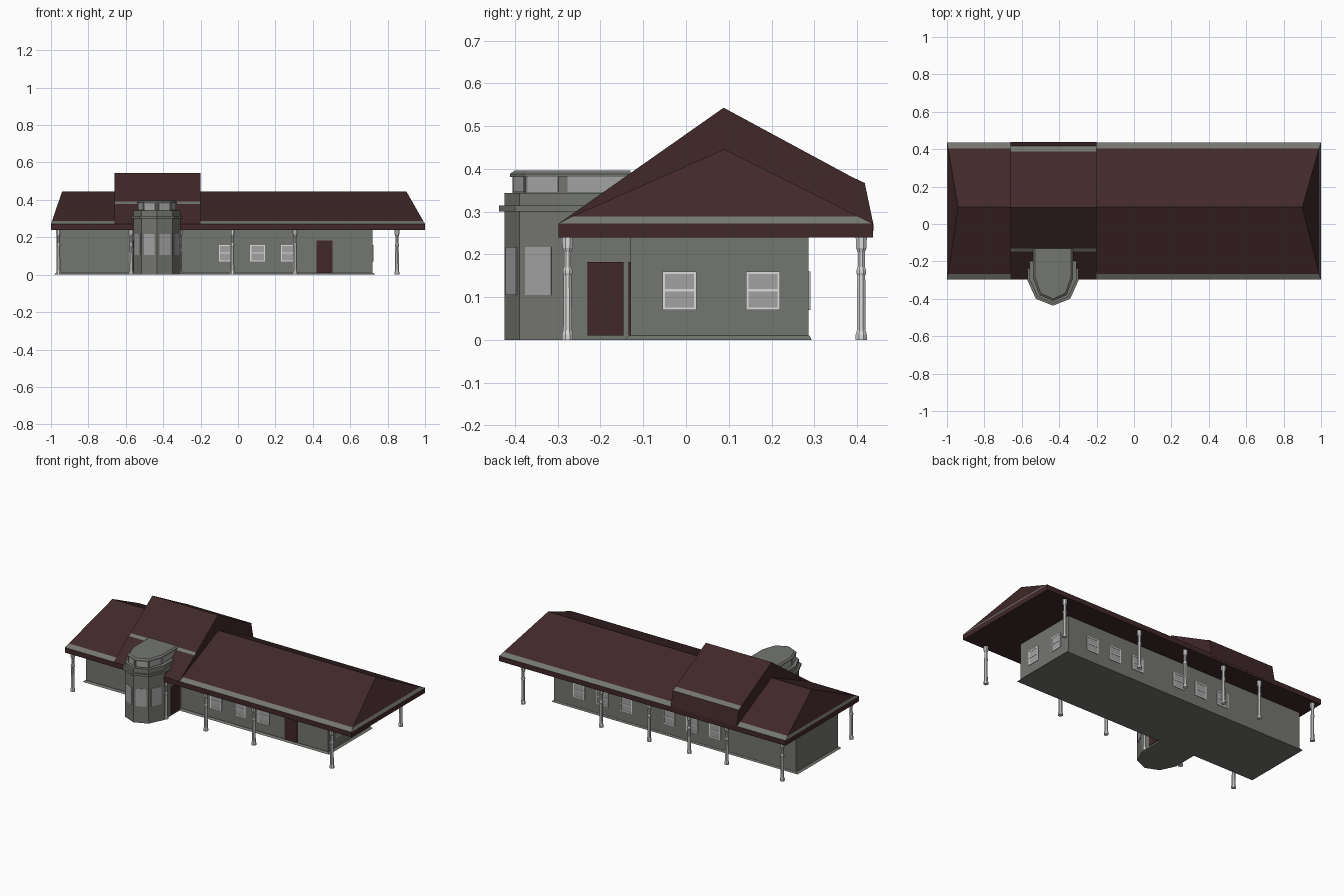
import bpy, bmesh, math
from mathutils import Vector

if "Cube" in bpy.data.objects:
    bpy.data.objects.remove(bpy.data.objects["Cube"])


def material(name, r, g, b):
    m = bpy.data.materials.new(name)
    m.diffuse_color = (r, g, b, 1)
    m.use_nodes = True
    m.node_tree.nodes["Principled BSDF"].inputs["Base Color"].default_value = m.diffuse_color
    return m


WALL = material("wall_grey", 0.175, 0.18, 0.16)
ROOF = material("roof_brown", 0.052, 0.021, 0.023)
GLASS = material("glass_grey", 0.36, 0.36, 0.36)
TRIM = material("trim_white", 0.72, 0.72, 0.72)


def finish(bm, name, mats):
    bmesh.ops.recalc_face_normals(bm, faces=bm.faces)
    me = bpy.data.meshes.new(name)
    bm.to_mesh(me)
    bm.free()
    for m in mats:
        me.materials.append(m)
    ob = bpy.data.objects.new(name, me)
    bpy.context.collection.objects.link(ob)
    return ob


def loft(name, rings, mats, band=None):
    """Skin a stack of matching point rings and cap both ends."""
    bm = bmesh.new()
    vr = [[bm.verts.new(p) for p in r] for r in rings]
    n = len(vr[0])
    for k in range(len(vr) - 1):
        for i in range(n):
            j = (i + 1) % n
            f = bm.faces.new((vr[k][i], vr[k][j], vr[k + 1][j], vr[k + 1][i]))
            f.material_index = 1 if k == band else 0
    bm.faces.new(vr[0])
    bm.faces.new(vr[-1])
    bmesh.ops.remove_doubles(bm, verts=bm.verts, dist=1e-5)
    return finish(bm, name, mats)


def rect(x0, x1, y0, y1, z):
    return [(x0, y0, z), (x1, y0, z), (x1, y1, z), (x0, y1, z)]


def plate(name, a, b, z0, z1, mat, out=0.004):
    """Thin upright plate from plan point a to b, facing right of a->b."""
    a, b = Vector(a), Vector(b)
    d = (b - a).normalized()
    n = Vector((d.y, -d.x)) * out
    back = n * -0.5
    plan = [a + back, b + back, b + n, a + n]
    return loft(name, [[(p.x, p.y, z) for p in plan] for z in (z0, z1)], [mat])


def window(name, a, b):
    """Sash window: glass, four frame bars and a middle bar."""
    a, b = Vector(a), Vector(b)
    d = (b - a).normalized()
    z0, z1, t = 0.07, 0.16, 0.006
    plate(name + "_glass", a, b, z0, z1, GLASS, 0.002)
    plate(name + "_frame_side_a", a, a + d * t, z0, z1, TRIM)
    plate(name + "_frame_side_b", b - d * t, b, z0, z1, TRIM)
    for k, z in enumerate((z0, 0.113, z1 - t)):
        plate(f"{name}_frame_bar_{k}", a, b, z, z + t, TRIM, 0.0038)


# Main building and plinth
XL, XR, YF, YB = -0.97, 0.72, -0.13, 0.287
loft("main_walls", [rect(XL, XR, YF, YB, z) for z in (0.0, 0.245)], [WALL])
loft("plinth", [rect(XL - .015, XR + .015, YF - .013, YB + .007, 0),
                rect(XL - .003, XR + .003, YF - .003, YB + .002, 0.01)], [WALL])

# Hipped main roof with a grey eave band
loft("main_roof", [rect(-1, 1, -.298, .437, .24),
                   rect(-1, 1, -.298, .437, .272),
                   rect(-.994, .99, -.268, .405, .288),
                   rect(-.94, .90, .09, .09, .446)], [ROOF, WALL], band=1)

# Raised roof section, extruded from its side profile
prof = [(-.298, .255), (-.298, .272), (-.147, .378), (-.13, .39), (.088, .543),
        (.388, .381), (.418, .367), (.438, .272), (.438, .255)]
raised = loft("raised_roof", [[(x, y, z) for y, z in prof] for x in (-.66, -.2)],
              [ROOF, WALL])
for f in raised.data.polygons:
    c = f.center
    if abs(f.normal.x) < 0.5 and f.normal.z > 0.3 and (
            -.147 < c.y < -.13 or .388 < c.y < .418):
        f.material_index = 1

# Bay tower: stacked rings of a seven-sided plan with straight sides
CX = -0.433


def bay(hw, mx, my, sy, tip, z, back=-.13):
    half = [(hw, back), (hw, sy), (mx, my)]
    pts = half + [(0, tip)] + [(-x, y) for x, y in reversed(half)]
    return [(CX + x, y, z) for x, y in pts]


BODY = (.125, .082, -.39, -.30, -.425)
LIP = (.137, .092, -.40, -.30, -.437)
NECK = (.102, .07, -.375, -.29, -.406)
CAP = (.106, .073, -.379, -.292, -.412)
loft("tower_body", [bay(*BODY, z) for z in (0, .343)], [WALL])
loft("tower_ledge", [bay(*LIP, z) for z in (.30, .314)], [WALL])
loft("tower_neck", [bay(*NECK, z) for z in (.34, .388)], [WALL])
loft("tower_cap", [bay(*CAP, .381), bay(*CAP, .388),
                   bay(.096, .066, -.37, -.285, -.40, .396)], [WALL])


def bay_panes(name, plan, z0, z1, spans):
    """Panes on the bay faces: spans maps a face to its start and end fraction."""
    pts = [Vector(p[:2]) for p in bay(*plan, 0)]
    for i, (s, e) in spans.items():
        # ring runs clockwise seen from above, so reverse each edge
        a, b = pts[i + 1], pts[i]
        plate(f"{name}_{i}", a.lerp(b, s), a.lerp(b, e), z0, z1, GLASS, 0.003)


bay_panes("tower_window", BODY, .105, .217,
          {1: (.16, .84), 2: (.15, .85), 3: (.15, .85), 4: (.16, .84)})
bay_panes("tower_upper_window", NECK, .346, .381,
          {0: (.08, .92), 1: (.06, .90), 2: (.12, .92), 3: (.08, .88),
           4: (.10, .94), 5: (.08, .92)})

# Doors: front and both sides of the tower
plate("front_door", (.42, YF), (.505, YF), .01, .182, ROOF)
plate("tower_door_right", (CX + .125, -.23), (CX + .125, -.146), .01, .182, ROOF)
plate("tower_door_left", (CX - .125, -.146), (CX - .125, -.23), .01, .182, ROOF)

# Windows on the front, right and back walls
H = 0.04
for i, x in enumerate((-.062, .105, .27)):
    window(f"front_window_{i}", (x - H, YF), (x + H, YF))
for i, y in enumerate((-.015, .18)):
    window(f"right_window_{i}", (XR, y - H), (XR, y + H))
for i, x in enumerate((.545, .38, .215, -.085, -.245, -.405)):
    window(f"back_window_{i}", (x + H, YB), (x - H, YB))

# Turned porch columns, eight-sided
COL = [(.0135, 0), (.0135, .012), (.0105, .022), (.0095, .15), (.0115, .156),
       (.0115, .163), (.0085, .17), (.0085, .205), (.0125, .215), (.0135, .242)]
for side, y in (("front", -.277), ("back", .41)):
    for i, x in enumerate((-.96, -.572, -.31, -.03, .305, .85)):
        rings = [[(x + r * math.cos(math.pi * (k + .5) / 4) * 1.05,
                   y + r * math.sin(math.pi * (k + .5) / 4) * 1.05, z)
                  for k in range(8)] for r, z in COL]
        loft(f"{side}_column_{i}", rings, [TRIM])
